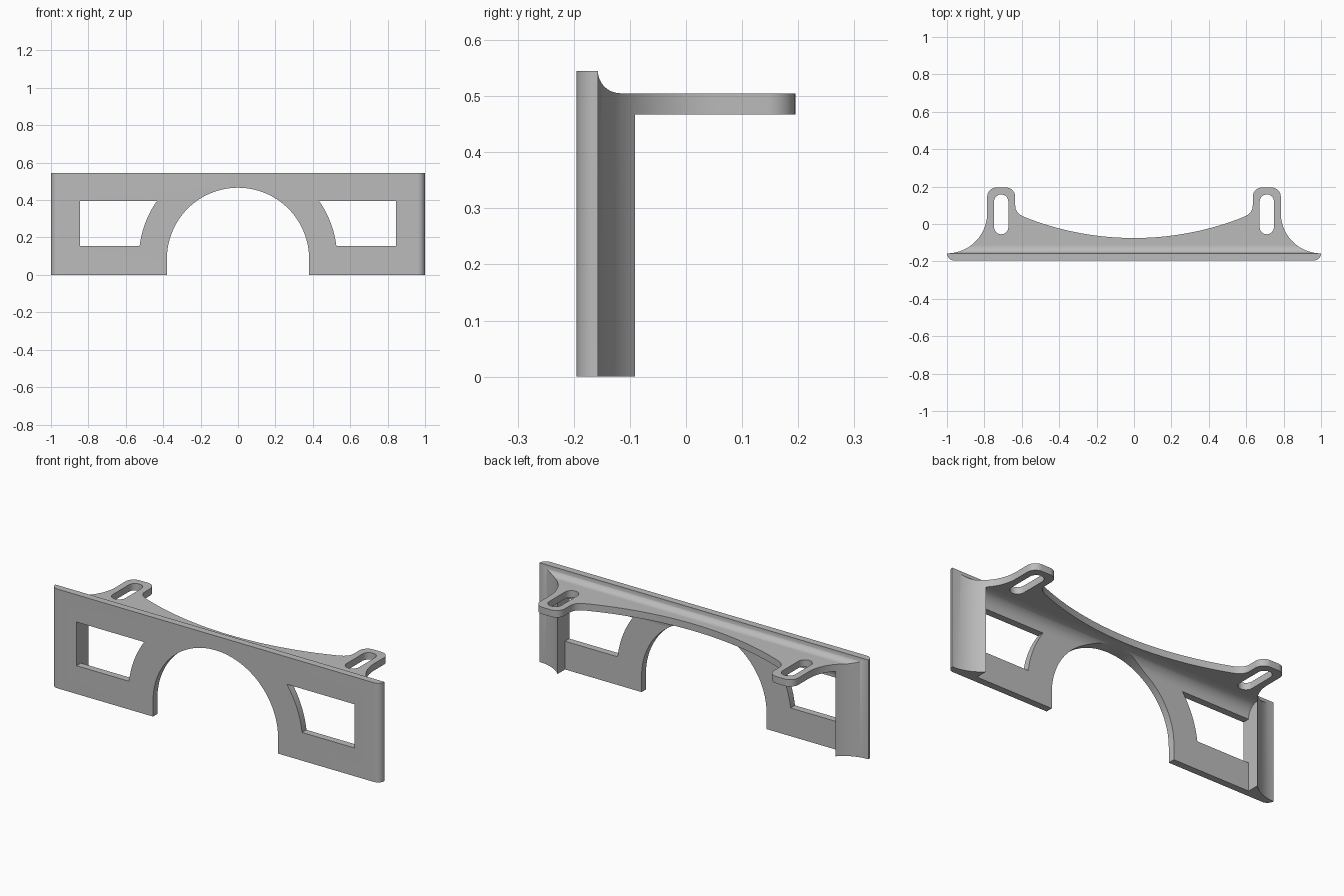
import bpy, bmesh, math
from mathutils import Vector

if "Cube" in bpy.data.objects:
    bpy.data.objects.remove(bpy.data.objects["Cube"])

BACK, FRONT, TOP = -0.157, -0.195, 0.545     # plate faces and height
SHELF_LO, SHELF_HI = 0.467, 0.505            # shelf thickness
RIB_X = 0.845                                # inner face of the end ribs


def arc(cx, cy, r, a0, a1, n=16):
    return [(cx + r * math.cos(math.radians(a0 + (a1 - a0) * i / n)),
             cy + r * math.sin(math.radians(a0 + (a1 - a0) * i / n))) for i in range(n + 1)]


def prism(name, pts, axis, lo, hi):
    """Extrude a closed 2D profile along an axis from lo to hi."""
    place = {'X': lambda p, t: (t, p[0], p[1]),
             'Y': lambda p, t: (p[0], t, p[1]),
             'Z': lambda p, t: (p[0], p[1], t)}[axis]
    bm = bmesh.new()
    face = bm.faces.new([bm.verts.new(place(p, lo)) for p in pts])
    new = bmesh.ops.extrude_face_region(bm, geom=[face])['geom']
    step = Vector(place((0, 0), hi - lo))
    bmesh.ops.translate(bm, vec=step, verts=[g for g in new if isinstance(g, bmesh.types.BMVert)])
    bmesh.ops.remove_doubles(bm, verts=bm.verts, dist=1e-5)
    bmesh.ops.recalc_face_normals(bm, faces=bm.faces)
    me = bpy.data.meshes.new(name)
    bm.to_mesh(me)
    bm.free()
    ob = bpy.data.objects.new(name, me)
    bpy.context.collection.objects.link(ob)
    return ob


# Plan outline, right half from the front centre round to the back centre
half = arc(0.962, BACK, 0.038, -90, 0, 10)               # rounded front corner
half += arc(1.0, 0.058, 0.215, 270, 180, 28)[1:]         # concave end sweep
half += arc(0.735, 0.145, 0.05, 0, 90, 10)               # tab corners
half += arc(0.685, 0.145, 0.05, 90, 180, 10)
p0, p1, p2 = Vector((0.635, 0.10)), Vector((0.635, 0.055)), Vector((0.58, 0.035))
for i in range(11):                                      # blend from tab to shelf edge
    t = i / 10
    half.append(tuple(p0 * (1 - t) ** 2 + p1 * 2 * t * (1 - t) + p2 * t * t))
R = 1.584                                                # long shallow shelf curve
for i in range(1, 21):
    x = 0.58 * (1 - i / 20)
    half.append((x, -0.075 + R - math.sqrt(R * R - x * x)))
outline = half + [(-x, y) for x, y in reversed(half[:-1])]
bracket = prism("mounting_bracket", outline, 'Z', 0, TOP)

# Space above the shelf, with a fillet against the plate
r = TOP - SHELF_HI
above = arc(BACK + r, TOP, r, 180, 270, 12) + [(0.5, SHELF_HI), (0.5, 0.8), (BACK, 0.8)]
# Space below the shelf between the ribs, with a larger fillet
r = 0.068
below = [(BACK, -0.2)] + arc(BACK + r, SHELF_LO - r, r, 180, 90, 16) + [(0.5, SHELF_LO), (0.5, -0.2)]
# Space behind the ribs under the shelf: everything past the rib's inner edge
behind = [(-0.0885, -0.2), (-0.0885, SHELF_LO), (0.5, SHELF_LO), (0.5, -0.2)]
# Central arch
arch = arc(0, 0.086, 0.38, 0, 180, 64) + [(-0.38, -0.2), (0.38, -0.2)]


def window(s):
    rad, cz, lo, hi = 0.53, 0.09, 0.155, 0.395
    a0, a1 = (math.degrees(math.asin((z - cz) / rad)) for z in (lo, hi))
    pts = arc(0, cz, rad, a0, a1, 14) + [(RIB_X, hi), (RIB_X, lo)]
    return [(s * x, z) for x, z in pts]


def slot(s):
    return arc(s * 0.71, 0.12, 0.038, 0, 180, 20) + arc(s * 0.71, -0.017, 0.038, 180, 360, 20)


cutters = [prism("above_cutter", above, 'X', -1.2, 1.2),
           prism("below_cutter", below, 'X', -RIB_X, RIB_X),
           prism("arch_cutter", arch, 'Y', -0.4, 0.4)]
for s in (-1, 1):
    cutters.append(prism("window_cutter", window(s), 'Y', -0.4, -0.1))
    cutters.append(prism("slot_cutter", slot(s), 'Z', 0.4, 0.7))

bpy.context.view_layer.objects.active = bracket
bracket.select_set(True)
for c in cutters:
    mod = bracket.modifiers.new("cut", 'BOOLEAN')
    mod.operation, mod.solver, mod.object = 'DIFFERENCE', 'EXACT', c
    bpy.ops.object.modifier_apply(modifier=mod.name)
    bpy.data.objects.remove(c)

# Remaining outer part of the tab below the shelf, outside the ribs' reach, needs no cut:
# the outline there is already the concave rib face.
grey = bpy.data.materials.new("plain_grey")
grey.diffuse_color = (0.5, 0.5, 0.5, 1)
grey.use_nodes = True
grey.node_tree.nodes["Principled BSDF"].inputs["Base Color"].default_value = grey.diffuse_color
bracket.data.materials.clear()
bracket.data.materials.append(grey)
bpy.ops.object.shade_smooth_by_angle(angle=math.radians(30))
